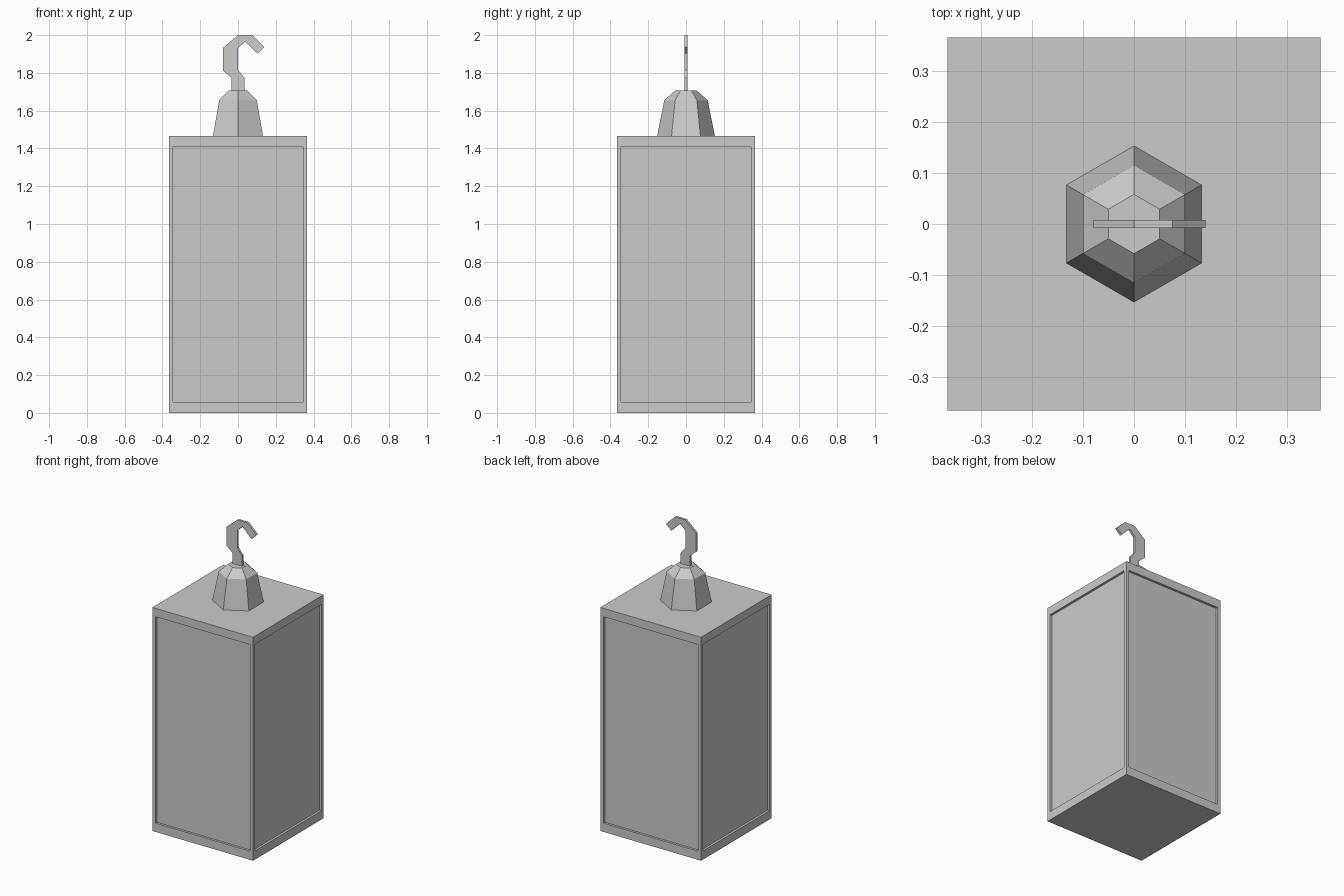
import bpy, bmesh, math

if "Cube" in bpy.data.objects:
    bpy.data.objects.remove(bpy.data.objects["Cube"])


def finish(name, bm):
    bmesh.ops.recalc_face_normals(bm, faces=bm.faces)
    mesh = bpy.data.meshes.new(name)
    bm.to_mesh(mesh)
    bm.free()
    obj = bpy.data.objects.new(name, mesh)
    bpy.context.collection.objects.link(obj)
    return obj


# Lantern body: tall box with a recessed panel on each side
HALF, TOP = 0.365, 1.465
bm = bmesh.new()
bmesh.ops.create_cube(bm, size=1)
for v in bm.verts:
    v.co = (v.co.x * 2 * HALF, v.co.y * 2 * HALF, (v.co.z + 0.5) * TOP)
bm.normal_update()
panels = [f for f in bm.faces if abs(f.normal.z) < 0.5]
bmesh.ops.inset_individual(bm, faces=panels, thickness=0.03)
for f in panels:
    for v in f.verts:
        v.co.z = 0.057 if v.co.z < TOP / 2 else 1.41
bm.normal_update()
bmesh.ops.inset_individual(bm, faces=panels, thickness=0, depth=-0.015)
finish("lantern_body", bm)

# Six-sided cap, lofted through three rings
bm = bmesh.new()
rings = []
for radius, z in ((0.153, TOP), (0.115, 1.655), (0.058, 1.706)):
    angles = [math.pi / 2 + i * math.pi / 3 for i in range(6)]
    rings.append([bm.verts.new((radius * math.cos(a), radius * math.sin(a), z))
                  for a in angles])
for low, high in zip(rings, rings[1:]):
    for i in range(6):
        j = (i + 1) % 6
        bm.faces.new((low[i], low[j], high[j], high[i]))
bm.faces.new(rings[-1])
bm.faces.new(rings[0][::-1])
finish("top_cap", bm)

# Flat hook: outer and inner edge points, joined as a strip and thickened
outer = [(-0.034, 1.70), (-0.034, 1.774), (-0.079, 1.812), (-0.079, 1.933),
         (0.0, 2.0), (0.075, 2.0), (0.14, 1.937)]
inner = [(0.034, 1.70), (0.034, 1.774), (0.0, 1.816), (0.0, 1.93),
         (0.02, 1.949), (0.037, 1.966), (0.102, 1.902)]
HALF_THICK = 0.0075
bm = bmesh.new()
left = [bm.verts.new((x, -HALF_THICK, z)) for x, z in outer]
right = [bm.verts.new((x, -HALF_THICK, z)) for x, z in inner]
for i in range(len(outer) - 1):
    bm.faces.new((left[i], right[i], right[i + 1], left[i + 1]))
ext = bmesh.ops.extrude_face_region(bm, geom=bm.faces[:], use_keep_orig=True)
for v in ext["geom"]:
    if isinstance(v, bmesh.types.BMVert):
        v.co.y = HALF_THICK
finish("hook", bm)
